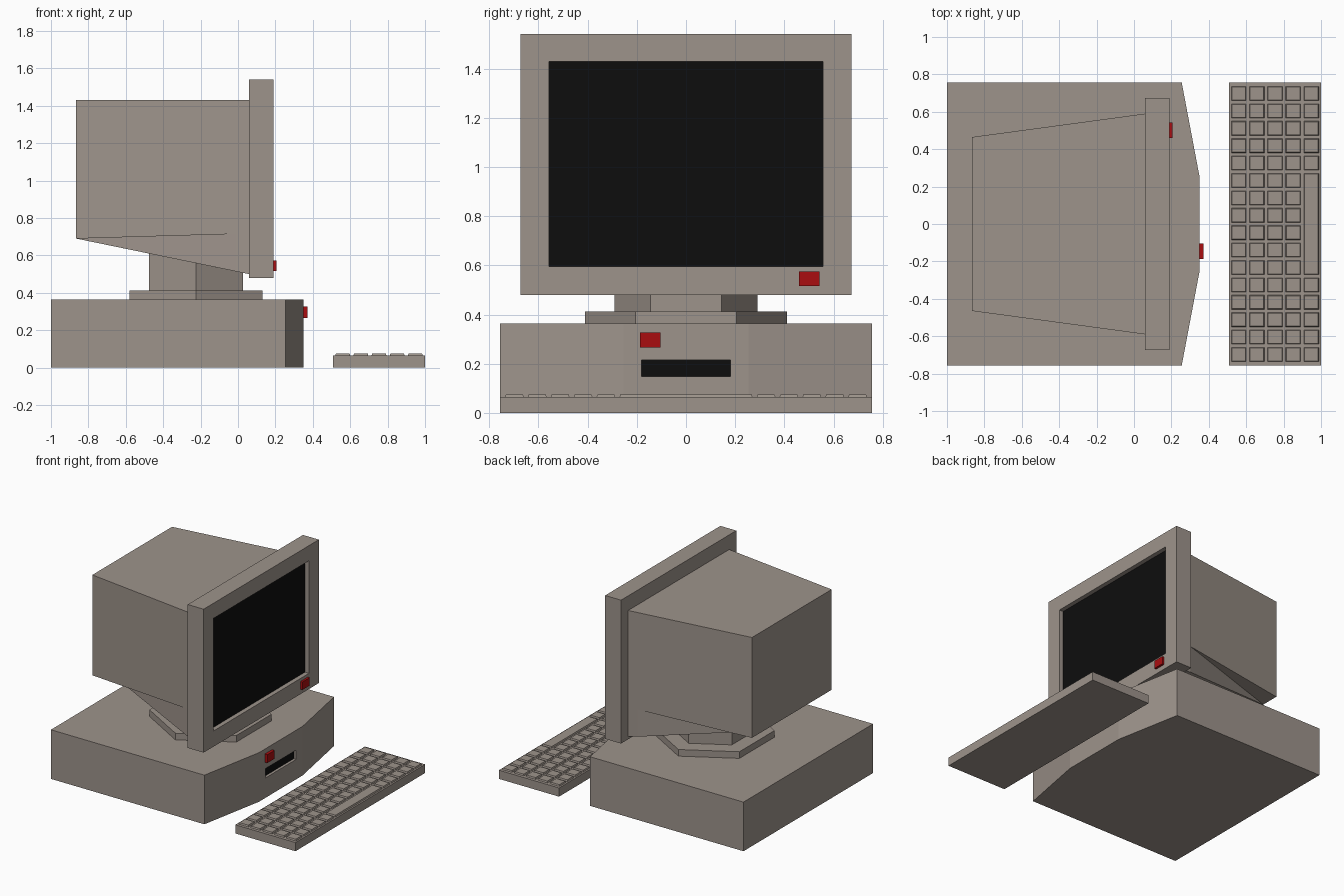
import bpy, bmesh, math
from mathutils import Vector

if "Cube" in bpy.data.objects:
    bpy.data.objects.remove(bpy.data.objects["Cube"])


def material(name, rgb):
    m = bpy.data.materials.new(name)
    m.diffuse_color = (*rgb, 1.0)
    m.use_nodes = True
    m.node_tree.nodes["Principled BSDF"].inputs["Base Color"].default_value = m.diffuse_color
    return m


CASING = material("warm_grey_plastic", (0.34, 0.295, 0.26))
BLACK = material("black_glass", (0.004, 0.004, 0.004))
RED = material("red_button", (0.40, 0.004, 0.005))


def finish(name, bm, *mats):
    bmesh.ops.recalc_face_normals(bm, faces=bm.faces)
    me = bpy.data.meshes.new(name)
    bm.to_mesh(me)
    bm.free()
    for m in mats:
        me.materials.append(m)
    ob = bpy.data.objects.new(name, me)
    bpy.context.collection.objects.link(ob)
    return ob


def add_box(bm, lo, hi, taper=0.0):
    lo, hi = Vector(lo), Vector(hi)
    mid, size = (lo + hi) / 2, hi - lo
    for v in bmesh.ops.create_cube(bm, size=1)["verts"]:
        shrink = taper if v.co.z > 0 else 0.0
        v.co = Vector((mid.x + v.co.x * (size.x - 2 * shrink),
                       mid.y + v.co.y * (size.y - 2 * shrink),
                       mid.z + v.co.z * size.z))


def add_prism(bm, outline, z0, z1):
    base = bm.faces.new([bm.verts.new((x, y, z0)) for x, y in outline])
    top = bmesh.ops.extrude_face_region(bm, geom=[base], use_keep_orig=True)["geom"]
    for v in top:
        if isinstance(v, bmesh.types.BMVert):
            v.co.z = z1


def recess(bm, y0, y1, z0, z1, depth):
    """Sink a black rectangular panel into the face pointing along +x."""
    bmesh.ops.recalc_face_normals(bm, faces=bm.faces)
    face = max((f for f in bm.faces if abs(f.normal.x) > 0.99),
               key=lambda f: f.calc_center_median().x)
    mid = face.calc_center_median()
    bmesh.ops.inset_individual(bm, faces=[face], thickness=0.01)
    for v in face.verts:
        v.co.y = y0 if v.co.y < mid.y else y1
        v.co.z = z0 if v.co.z < mid.z else z1
    bmesh.ops.inset_individual(bm, faces=[face], thickness=0.0)
    for v in face.verts:
        v.co.x -= depth
    face.material_index = 1


def box(name, lo, hi, mat):
    bm = bmesh.new()
    add_box(bm, lo, hi)
    return finish(name, bm, mat)


# Computer case with a bowed front and a disk slot
bm = bmesh.new()
half = [(-1.0, 0.757), (0.255, 0.757), (0.35, 0.255)]
add_prism(bm, half + [(x, -y) for x, y in reversed(half)], 0, 0.363)
recess(bm, -0.18, 0.18, 0.147, 0.216, 0.02)
finish("computer_case", bm, CASING, BLACK)

# Hexagonal swivel stand
for name, r, z0, z1 in (("stand_plate", 0.41, 0.363, 0.412),
                        ("stand_neck", 0.29, 0.412, 0.62)):
    bm = bmesh.new()
    ring = [(-0.225 + r * math.cos(a), r * math.sin(a))
            for a in (math.radians(30 + 60 * i) for i in range(6))]
    ring = [(x, y) for x, y in ring]
    add_prism(bm, ring, z0, z1)
    finish(name, bm, CASING)

# Monitor housing: tapered shell with a narrower wedge underneath
bm = bmesh.new()
points = {"back_top": (-0.865, 0.465, 1.432), "front_top": (0.06, 0.59, 1.432),
          "back_low": (-0.865, 0.465, 0.69), "wedge_back": (-0.865, 0.328, 0.69),
          "crease": (-0.01, 0.5805, 0.715), "wedge_low": (-0.01, 0.5805, 0.5144),
          "front_low": (0.06, 0.59, 0.50)}
sides = [{k: bm.verts.new((x, s * y, z)) for k, (x, y, z) in points.items()}
         for s in (1, -1)]
for s in sides:
    for loop in (("back_top", "front_top", "front_low", "wedge_low", "crease", "back_low"),
                 ("back_low", "wedge_back", "crease"),
                 ("wedge_back", "wedge_low", "crease")):
        bm.faces.new([s[k] for k in loop])
for loop in (("back_top", "front_top"), ("front_top", "front_low"),
             ("back_top", "back_low", "wedge_back"),
             ("wedge_back", "wedge_low", "front_low")):
    bm.faces.new([sides[0][k] for k in loop] + [sides[1][k] for k in reversed(loop)])
finish("monitor_housing", bm, CASING)

# Monitor bezel with sunken screen
bm = bmesh.new()
add_box(bm, (0.06, -0.673, 0.48), (0.19, 0.673, 1.54))
recess(bm, -0.558, 0.558, 0.596, 1.428, 0.033)
finish("monitor_bezel", bm, CASING, BLACK)

# Power buttons
box("monitor_button", (0.185, 0.459, 0.516), (0.206, 0.543, 0.574), RED)
box("case_button", (0.345, -0.187, 0.266), (0.371, -0.103, 0.327), RED)

# Keyboard tray
box("keyboard_tray", (0.508, -0.757, 0), (1.0, 0.757, 0.064), CASING)

# Keys: five rows of sixteen, with a space bar in the nearest row
bm = bmesh.new()
pitch_x, pitch_y, gap = 0.097, 0.093, 0.008
for row in range(5):
    x = 0.754 + (row - 2) * pitch_x
    spans = [(c, c + 1) for c in range(-8, 8)]
    if row == 4:
        spans = [s for s in spans if not -3 <= s[0] < 3] + [(-3, 3)]
    for a, b in spans:
        add_box(bm, (x - pitch_x / 2 + gap, a * pitch_y + gap, 0.062),
                (x + pitch_x / 2 - gap, b * pitch_y - gap, 0.075), 0.004)
finish("keyboard_keys", bm, CASING)
